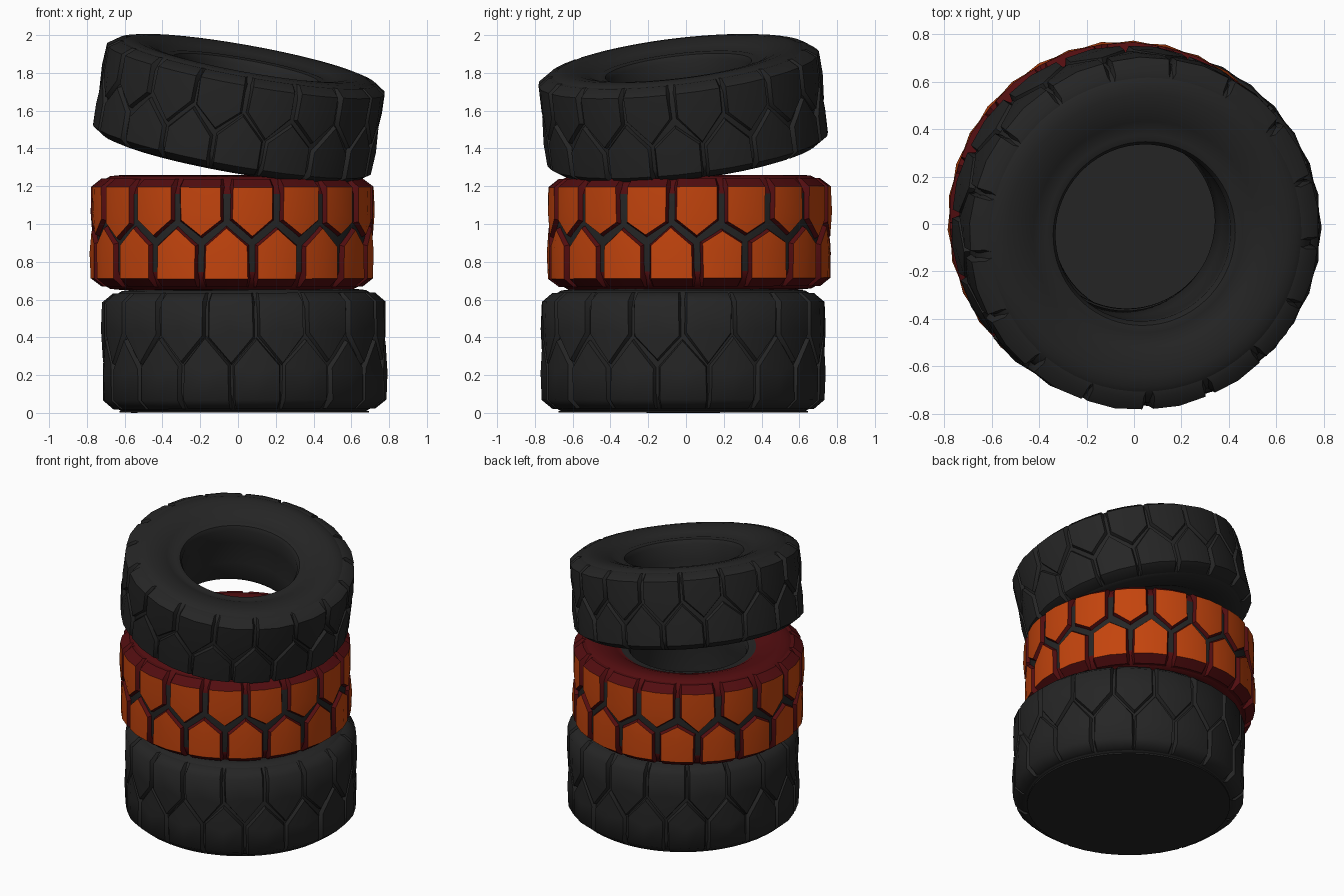
import bpy, bmesh, math, random
from mathutils import Vector

if "Cube" in bpy.data.objects:
    bpy.data.objects.remove(bpy.data.objects["Cube"])

random.seed(4)
N = 17                      # tread blocks per row
PITCH = 2 * math.pi / N


def material(name, rgb):
    m = bpy.data.materials.new(name)
    m.diffuse_color = (*rgb, 1)
    m.use_nodes = True
    m.node_tree.nodes["Principled BSDF"].inputs["Base Color"].default_value = m.diffuse_color
    return m


rubber = material("black_rubber", (0.0185, 0.0185, 0.0185))
maroon = material("dark_red", (0.085, 0.004, 0.005))
orange = material("orange_paint", (0.55, 0.058, 0.004))


def polar(phi, r, z):
    return Vector((r * math.sin(phi), -r * math.cos(phi), z))


def finish(name, bm, mats, loc, normal, angle):
    bmesh.ops.recalc_face_normals(bm, faces=bm.faces)
    me = bpy.data.meshes.new(name)
    bm.to_mesh(me)
    bm.free()
    for m in mats:
        me.materials.append(m)
    ob = bpy.data.objects.new(name, me)
    bpy.context.collection.objects.link(ob)
    ob.location = loc
    ob.rotation_mode = 'QUATERNION'
    ob.rotation_quaternion = Vector((0, 0, 1)).rotation_difference(Vector(normal))
    bpy.ops.object.select_all(action='DESELECT')
    ob.select_set(True)
    bpy.context.view_layer.objects.active = ob
    bpy.ops.object.shade_smooth_by_angle(angle=math.radians(angle))
    return ob


def carcass(name, H, loc, normal, painted):
    # Revolved tyre body with a lipped rim and bulging sidewalls
    half = [(.385, .3), (.375, .70), (.39, .80), (.42, .83), (.44, .82), (.48, .90),
            (.54, .97), (.60, 1), (.645, .985), (.68, .92), (.71, .80), (.722, .68)]
    prof = [(r, z * H) for r, z in half] + [(r, -z * H) for r, z in reversed(half)]
    bm = bmesh.new()
    seg = N * 4
    rings = [[bm.verts.new(polar(2 * math.pi * i / seg, r, z)) for i in range(seg)]
             for r, z in prof]
    for j in range(len(prof)):
        a, b = rings[j], rings[(j + 1) % len(prof)]
        mid = [(p + q) / 2 for p, q in zip(prof[j], prof[(j + 1) % len(prof)])]
        side = painted and mid[0] > .45 and abs(mid[1]) > .7 * H
        for i in range(seg):
            k = (i + 1) % seg
            bm.faces.new((a[i], a[k], b[k], b[i])).material_index = int(side)
    finish(name, bm, [rubber, maroon], loc, normal, 40)


def tread(name, H, R, loc, normal, phase, zig, top_hw, base_hw, mats, angle):
    # Two staggered rows of five-sided blocks that meet in a zigzag
    bm = bmesh.new()
    for s in (1, -1):
        for i in range(N):
            c = phase + (i + (.5 if s > 0 else 0)) * PITCH
            j = [random.uniform(-.012, .012) for _ in range(4)]

            def pt(u, r, z):
                skew = (j[0] if u < 0 else j[1]) * (z / H)
                return bm.verts.new(polar(c + u + skew, r, s * z))

            def outline(hw, dr, zgap):
                h = hw / R
                sz, tz = .945 * H, .80 * H
                side, tip = zig + zgap * .6 + j[2], -zig + zgap + j[3]
                return [pt(-h, R - .055 - dr, sz), pt(0, R - .055 - dr, sz),
                        pt(h, R - .055 - dr, sz), pt(h, R - dr, tz), pt(h, R - dr, side),
                        pt(0, R - dr, tip), pt(-h, R - dr, side), pt(-h, R - dr, tz)]

            gap = PITCH * R / 2
            top = outline(top_hw, 0, gap - top_hw)
            base = outline(base_hw, .035, gap - base_hw)
            tc = pt(0, R + .004, .80 * H)
            cc = pt(0, R + .010, .36 * H)
            sl, sc, sr, tr, dr_, p, dl, tl = top
            for f in ((sl, sc, tc, tl), (sc, sr, tr, tc)):
                bm.faces.new(f).material_index = 1
            for f in ((tl, tc, cc, dl), (tc, tr, dr_, cc), (dl, cc, p), (cc, dr_, p)):
                bm.faces.new(f).material_index = 0
            for k in range(8):
                n = (k + 1) % 8
                bm.faces.new((top[k], top[n], base[n], base[k])).material_index = 1
            bm.faces.new(base)
    finish(name, bm, mats, loc, normal, angle)


black, paint = [rubber, rubber], [orange, maroon]
#        name     H     R     location             axis             phase zig  top   base  mats  angle
tyres = [("bottom", .325, .748, (.033, -.015, .328), (-.004, 0, 1), .09, .075, .120, .134, black, 50),
         ("middle", .303, .746, (-.031, .018, .955), (0, -.004, 1), -.04, .045, .108, .126, paint, 30),
         ("top", .270, .746, (.005, -.015, 1.610), (.180, -.120, 1), .03, .065, .118, .133, black, 45)]
for name, H, R, loc, axis, phase, zig, thw, bhw, mats, ang in tyres:
    carcass(name + "_tyre_body", H, loc, axis, mats is paint)
    tread(name + "_tyre_tread", H, R, loc, axis, phase, zig, thw, bhw, mats, ang)

# Floor plate closing the underside of the stack
bm = bmesh.new()
bmesh.ops.create_cone(bm, cap_ends=True, segments=N * 4, radius1=.66, radius2=.66, depth=.01)
finish("floor_plate", bm, [rubber], (.033, -.015, .006), (0, 0, 1), 30)
